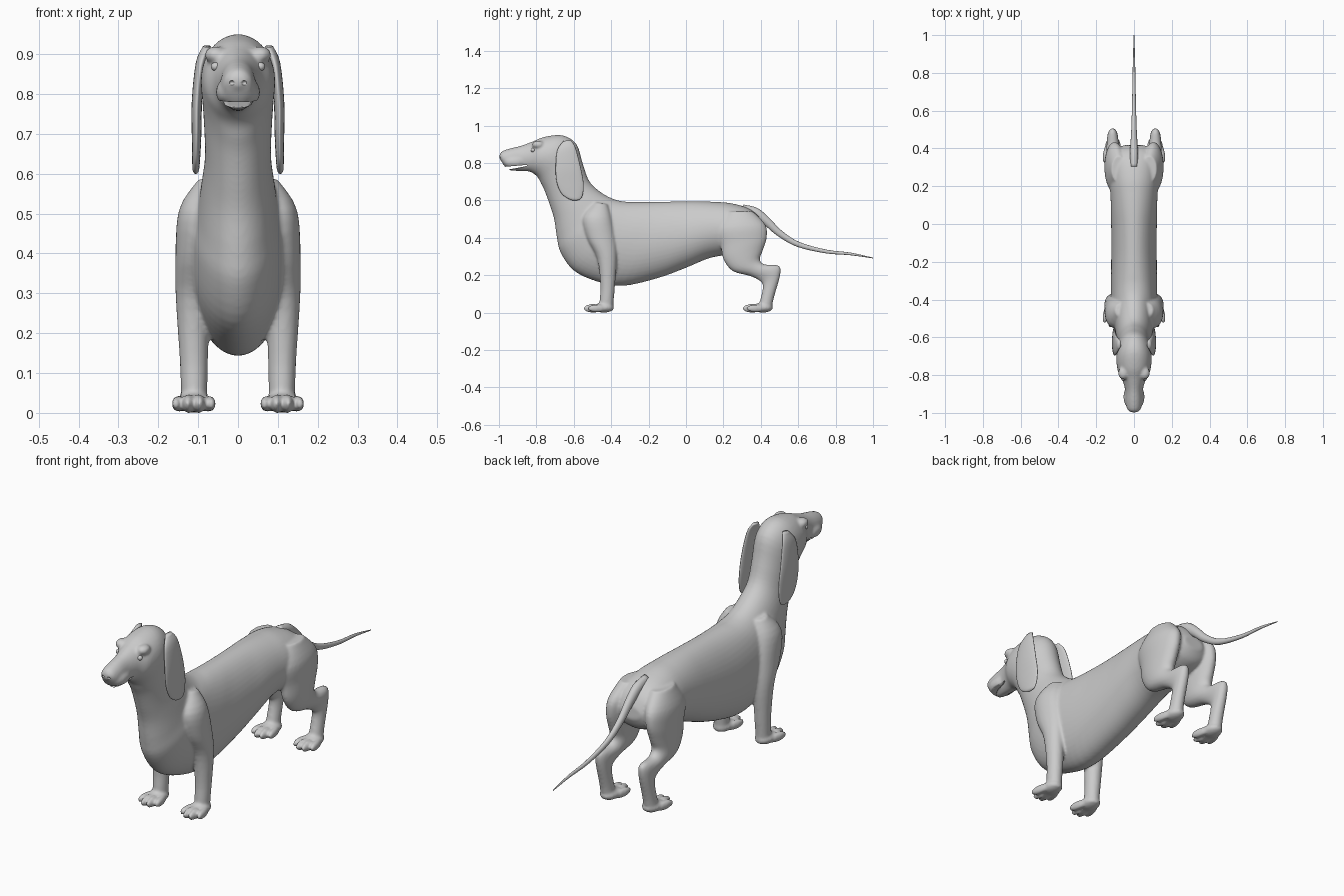
import bpy, bmesh, math
from mathutils import Vector, Matrix


def smooth_rows(rows, sub=4):
    """Catmull-Rom interpolation of rows of numbers."""
    out, n = [], len(rows)
    for i in range(n - 1):
        a, b, c, d = (rows[max(0, min(n - 1, i + k))] for k in (-1, 0, 1, 2))
        for s in range(sub):
            t = s / sub
            out.append([0.5 * (2 * q + (r - p) * t + (2 * p - 5 * q + 4 * r - e) * t * t
                        + (3 * q - p - 3 * r + e) * t ** 3) for p, q, r, e in zip(a, b, c, d)])
    return out + [list(rows[-1])]


def loft(bm, rows, side=1, seg=32):
    """Elliptical rings; each row is y,z of one edge, y,z of the opposite edge, centre x, half width."""
    rings = []
    for y1, z1, y2, z2, x, w in smooth_rows(rows):
        ring = []
        for k in range(seg):
            a = 2 * math.pi * k / seg
            t = 0.5 - 0.5 * math.cos(a)
            ring.append(bm.verts.new((side * (x + w * math.sin(a)),
                                      y1 + (y2 - y1) * t, z1 + (z2 - z1) * t)))
        rings.append(ring)
    faces = [bm.faces.new(rings[0]), bm.faces.new(rings[-1])]
    for r, q in zip(rings, rings[1:]):
        for k in range(seg):
            j = (k + 1) % seg
            faces.append(bm.faces.new((r[k], r[j], q[j], q[k])))
    bmesh.ops.recalc_face_normals(bm, faces=faces)


def ball(bm, loc, size, turn=0):
    m = (Matrix.Translation(loc) @ Matrix.Rotation(turn, 4, 'Z')
         @ Matrix.Diagonal((*size, 1)))
    bmesh.ops.create_uvsphere(bm, u_segments=20, v_segments=12, radius=1, matrix=m)


def finish(bm, name):
    me = bpy.data.meshes.new(name)
    bm.to_mesh(me)
    bm.free()
    for p in me.polygons:
        p.use_smooth = True
    ob = bpy.data.objects.new(name, me)
    bpy.context.collection.objects.link(ob)
    return ob


# Head, neck and torso: underside y,z / topside y,z / half width
trunk = [
    (-.993, .822, -.998, .842, .018), (-.972, .785, -.985, .862, .036),
    (-.945, .762, -.94, .878, .044), (-.89, .757, -.88, .893, .046),
    (-.84, .755, -.82, .915, .060), (-.81, .74, -.755, .94, .084),
    (-.79, .72, -.66, .948, .093), (-.775, .69, -.585, .90, .090),
    (-.755, .65, -.55, .79, .085), (-.73, .58, -.515, .70, .083),
    (-.705, .50, -.45, .64, .092), (-.69, .40, -.38, .605, .102),
    (-.67, .32, -.32, .593, .114), (-.60, .225, -.26, .592, .12),
    (-.48, .168, -.20, .592, .122), (-.34, .143, -.12, .593, .121),
    (-.15, .185, 0, .595, .12), (0, .24, .08, .595, .122),
    (.12, .29, .16, .592, .124), (.22, .31, .24, .585, .13),
    (.32, .33, .33, .56, .13), (.39, .36, .385, .52, .11),
    (.42, .41, .415, .47, .05)]
front_leg = [
    (-.49, .59, -.42, .58, .07, .03), (-.55, .51, -.40, .51, .098, .05),
    (-.53, .40, -.375, .38, .108, .049), (-.475, .29, -.37, .28, .113, .043),
    (-.458, .15, -.38, .14, .111, .036), (-.462, .06, -.388, .05, .11, .033),
    (-.46, .02, -.39, .01, .11, .033)]
hind_leg = [
    (.22, .54, .36, .54, .08, .04), (.165, .45, .425, .47, .098, .055),
    (.185, .36, .432, .40, .105, .051), (.20, .285, .41, .33, .108, .047),
    (.25, .222, .395, .285, .11, .042), (.345, .195, .42, .258, .112, .035),
    (.40, .165, .495, .252, .113, .03), (.41, .13, .505, .205, .113, .028),
    (.395, .06, .47, .08, .113, .03), (.385, .02, .458, .015, .113, .032)]

bm = bmesh.new()
loft(bm, [(a, b, c, d, 0, w) for a, b, c, d, w in trunk], seg=48)
ball(bm, (0, -.972, .833), (.030, .027, .028))
for s in (1, -1):
    loft(bm, front_leg, s)
    loft(bm, hind_leg, s)
    # Lips and brows
    ball(bm, (s * .024, -.915, .805), (.032, .06, .034))
    ball(bm, (s * .056, -.79, .898), (.028, .034, .022))
    # Paws with four toes
    for py in (-.44, .41):
        ball(bm, (s * .111, py, .027), (.042, .055, .027))
        for k in range(4):
            u = k - 1.5
            reach = .057 if abs(u) < 1 else .036
            ball(bm, (s * .111 + u * .025, py - reach, .023),
                 (.0155, .052, .024 if abs(u) < 1 else .021), u * .12)
body = finish(bm, "dog_body")

# Cutters for mouth, nostrils and eye sockets
bm = bmesh.new()
loft(bm, [(-1.01, .757, -1.01, .774, 0, .12), (-.94, .767, -.94, .783, 0, .12),
          (-.85, .784, -.85, .790, 0, .12)])
for s in (1, -1):
    ball(bm, (s * .016, -1.0, .828), (.008, .012, .007))
    ball(bm, (s * .072, -.845, .868), (.022, .032, .017))
cutter = finish(bm, "face_cutter")
cutter.hide_render = True

# Fuse the body into one skin, then carve and soften
rm = body.modifiers.new("fuse", 'REMESH')
rm.mode = 'VOXEL'
rm.voxel_size = .0065
rm.use_smooth_shade = True
sm = body.modifiers.new("blend", 'SMOOTH')
sm.factor, sm.iterations = .5, 5
bo = body.modifiers.new("carve", 'BOOLEAN')
bo.operation, bo.solver, bo.object = 'DIFFERENCE', 'EXACT', cutter
sm = body.modifiers.new("soften", 'SMOOTH')
sm.factor, sm.iterations = .4, 2
bpy.context.view_layer.objects.active = body
body.select_set(True)
bpy.ops.object.convert(target='MESH')
bpy.data.objects.remove(cutter)

# Hanging ears
ear = [
    (-.655, .918, -.615, .922, .078, .010), (-.688, .87, -.592, .885, .094, .012),
    (-.697, .78, -.565, .785, .103, .013), (-.692, .70, -.548, .695, .104, .012),
    (-.668, .64, -.551, .635, .105, .010), (-.635, .612, -.565, .607, .106, .008),
    (-.61, .601, -.585, .600, .106, .003)]
for s, name in ((1, "left_ear"), (-1, "right_ear")):
    bm = bmesh.new()
    loft(bm, ear, s)
    finish(bm, name)
    # Eyeball
    bm = bmesh.new()
    ball(bm, (s * .056, -.818, .869), (.012, .012, .011))
    finish(bm, name.replace("ear", "eye"))

# Tapering tail
path = [(.30, .555, .024), (.37, .535, .027), (.43, .49, .023), (.50, .425, .018), (.60, .365, .014),
        (.75, .327, .010), (.88, .314, .007), (1.0, .292, .002)]
rows = []
for i, (y, z, r) in enumerate(path):
    a, b = path[max(i - 1, 0)], path[min(i + 1, len(path) - 1)]
    t = Vector((b[0] - a[0], b[1] - a[1])).normalized()
    rows.append((y + t.y * r, z - t.x * r, y - t.y * r, z + t.x * r, 0, r * .8))
bm = bmesh.new()
loft(bm, rows, seg=16)
finish(bm, "tail")
